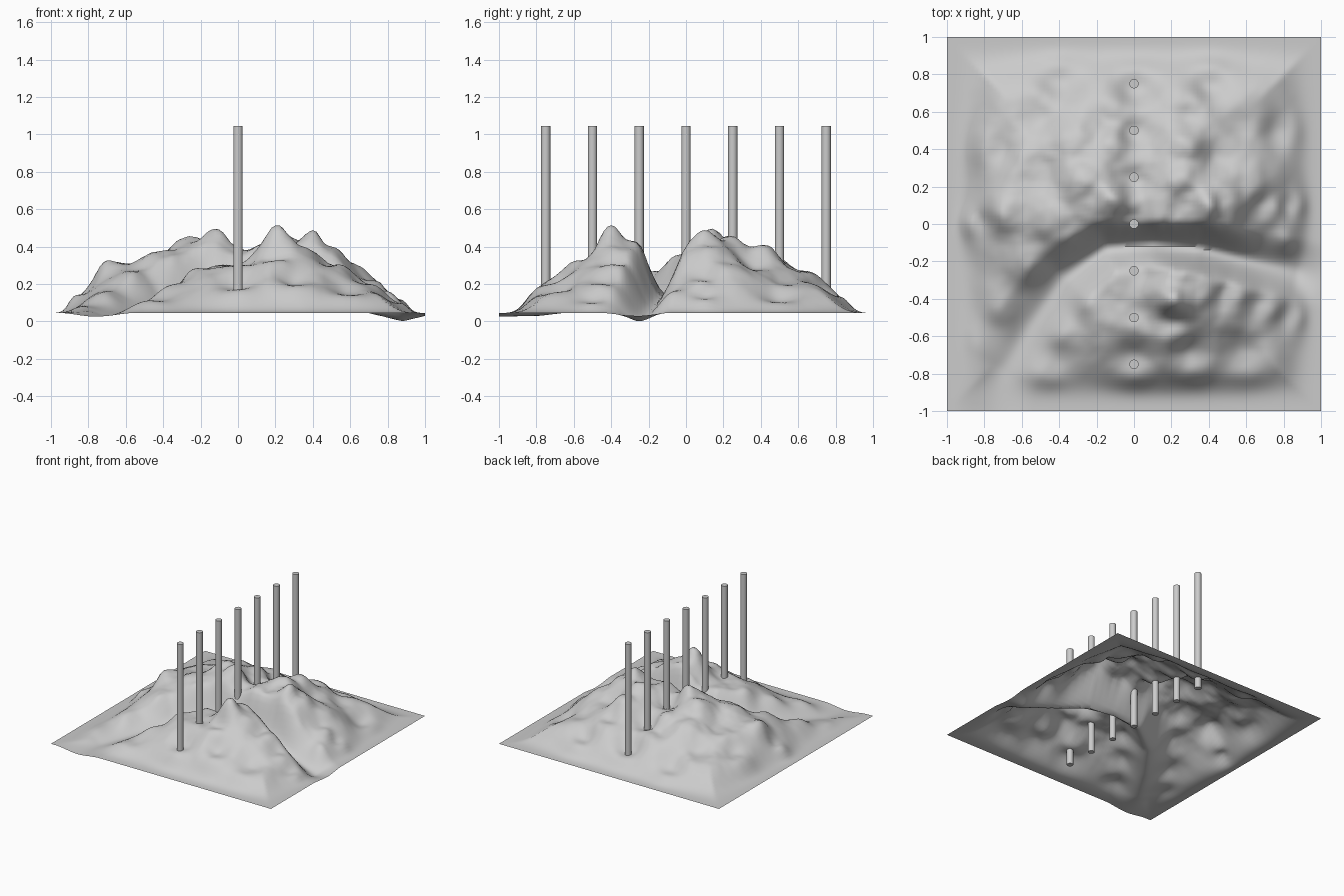
import bpy, bmesh, math
from mathutils import Vector, noise

old = bpy.data.objects.get("Cube")
if old:
    bpy.data.objects.remove(old, do_unlink=True)

EDGE = 0.045      # height of the flat rim
CELLS = 100       # terrain resolution

# Spot heights: x, y, z
SOUTH_HILL = [
    (.2, -.4, .5), (.25, -.28, .43), (.37, -.33, .4), (0, -.26, .31), (0, -.5, .3),
    (.52, -.4, .31), (.7, -.45, .2), (.85, -.5, .1), (-.2, -.42, .27), (-.36, -.5, .2),
    (-.45, -.75, .11), (0, -.75, .165), (.3, -.72, .19), (.6, -.72, .14), (.2, -.56, .32),
]
NORTH_HILL = [
    (-.12, .12, .49), (-.28, .22, .44), (-.42, .02, .36), (-.55, -.15, .28), (-.68, .05, .32),
    (-.65, -.42, .16), (-.8, -.6, .08), (-.85, 0, .14), (0, 0, .36), (.16, .08, .43),
    (.38, .1, .49), (.5, .14, .38), (.62, .2, .3), (.72, .08, .22), (.85, .1, .12),
    (0, .25, .31), (.25, .24, .45), (.27, .42, .41), (.47, .38, .26), (-.12, .42, .37),
    (-.3, .42, .37), (-.55, .32, .31), (-.75, .4, .18), (-.52, .62, .2), (-.14, .6, .27),
    (0, .5, .24), (.3, .62, .27), (.6, .55, .2), (.8, .5, .1), (0, .75, .13),
    (-.4, .8, .1), (.4, .78, .13), (.75, -.08, .16),
]
SPOTS = SOUTH_HILL + NORTH_HILL

# Ravine floor: x, y, z, half width
RAVINE = [
    (-.76, -1, .025, .2), (-.7, -.78, .03, .2), (-.55, -.53, .06, .2), (-.38, -.29, .1, .2),
    (-.15, -.13, .14, .16), (.1, -.11, .15, .13), (.35, -.13, .13, .15), (.55, -.18, .08, .16),
    (.88, -.25, 0, .18), (1, -.28, .03, .18),
]


def smooth(t):
    t = max(0, min(1, t))
    return t * t * (3 - 2 * t)


def hill_height(x, y):
    """Blend the spot heights and the level rim by inverse distance."""
    rim = 2 / (1 - max(abs(x), abs(y)) + 1e-4) ** 3
    total, weight = rim * EDGE, rim
    for sx, sy, sz in SPOTS:
        w = 1 / (math.hypot(x - sx, y - sy) + .02) ** 3
        total += w * sz
        weight += w
    return total / weight


def ravine_at(x, y):
    """Distance to the ravine, with its floor height and width there."""
    best = None
    for a, b in zip(RAVINE, RAVINE[1:]):
        dx, dy = b[0] - a[0], b[1] - a[1]
        t = ((x - a[0]) * dx + (y - a[1]) * dy) / (dx * dx + dy * dy)
        t = max(0, min(1, t))
        d = math.hypot(x - a[0] - t * dx, y - a[1] - t * dy)
        if best is None or d < best[0]:
            best = (d, a[2] + t * (b[2] - a[2]), a[3] + t * (b[3] - a[3]))
    return best


def terrain_height(x, y):
    h = hill_height(x, y)
    rough = noise.fractal(Vector((x * 4, y * 4, .5)), 1, 2, 4)
    h += rough * .09 * (h - EDGE)
    d, floor, width = ravine_at(x, y)
    return max(0, floor + (h - floor) * smooth(d / width))


def make_material(name, colour):
    mat = bpy.data.materials.new(name)
    mat.use_nodes = True
    mat.diffuse_color = colour
    mat.node_tree.nodes["Principled BSDF"].inputs["Base Color"].default_value = colour
    return mat


def finish(name, bm, angle):
    mesh = bpy.data.meshes.new(name)
    bm.to_mesh(mesh)
    bm.free()
    mesh.materials.append(grey)
    obj = bpy.data.objects.new(name, mesh)
    bpy.context.collection.objects.link(obj)
    bpy.ops.object.select_all(action='DESELECT')
    obj.select_set(True)
    bpy.context.view_layer.objects.active = obj
    bpy.ops.object.shade_smooth_by_angle(angle=math.radians(angle))
    return obj


grey = make_material("light_grey", (.6, .6, .6, 1))

# Terrain sheet with two hills and the ravine between them
bm = bmesh.new()
bmesh.ops.create_grid(bm, x_segments=CELLS, y_segments=CELLS, size=1)
for v in bm.verts:
    v.co.z = terrain_height(v.co.x, v.co.y)
finish("terrain", bm, 50)

# Row of upright poles through the terrain
for i in range(7):
    bm = bmesh.new()
    bmesh.ops.create_cone(bm, cap_ends=True, segments=24, radius1=.025, radius2=.025, depth=1)
    pole = finish(f"pole_{i + 1}", bm, 30)
    pole.location = (0, (i - 3) * .25, EDGE + .5)
